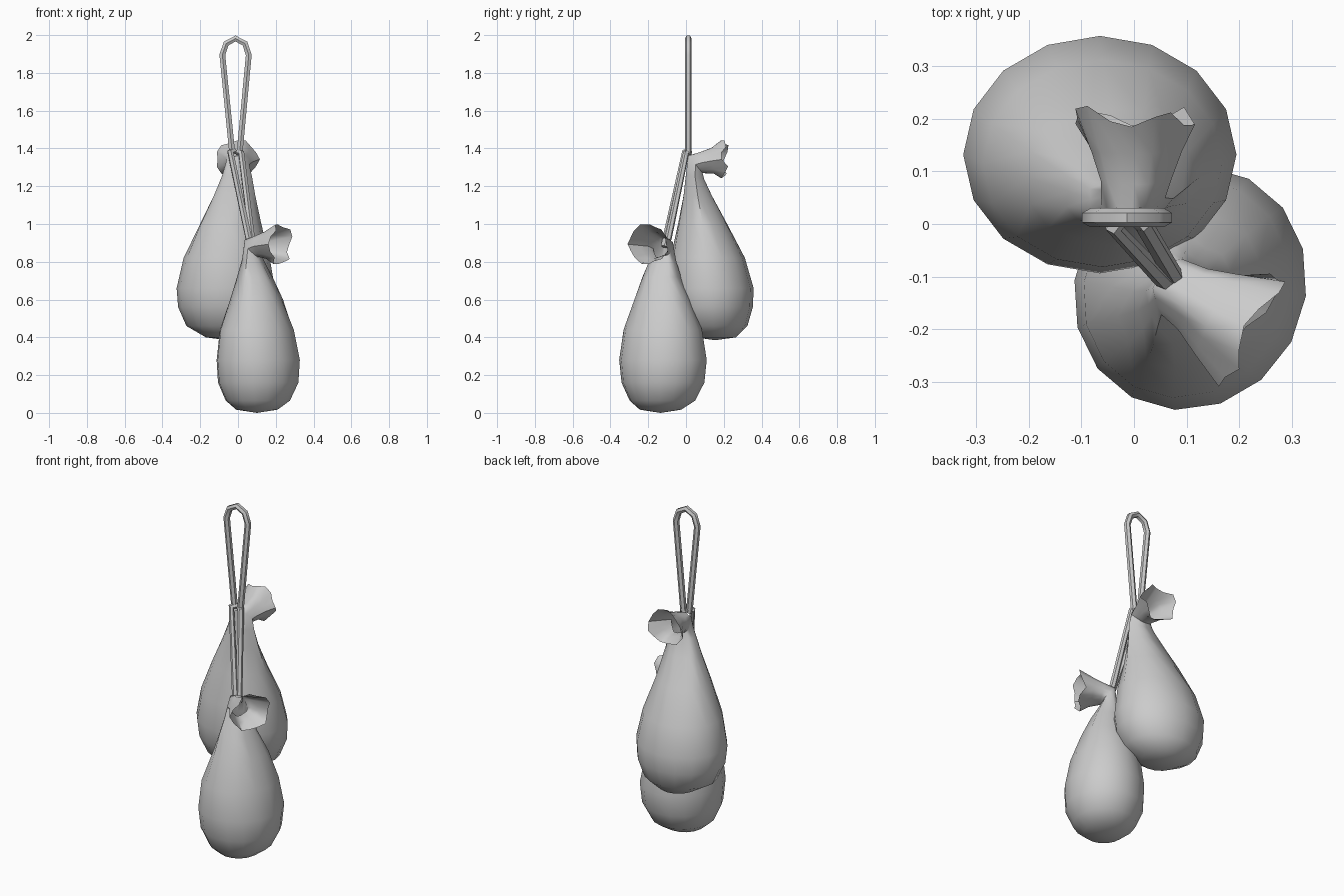
import bpy, bmesh, math, random
from mathutils import Vector

if "Cube" in bpy.data.objects:
    bpy.data.objects.remove(bpy.data.objects["Cube"])

random.seed(4)
SIDES = 16


def finish(obj, angle=50):
    bpy.ops.object.select_all(action='DESELECT')
    obj.select_set(True)
    bpy.context.view_layer.objects.active = obj
    if obj.type == 'CURVE':
        bpy.ops.object.convert(target='MESH')
    bpy.ops.object.shade_smooth_by_angle(angle=math.radians(angle))


def sack(name, out, pole, rings):
    """Loft rings (x, y, z, tilt, width, depth) that bend towards 'out' at the neck."""
    out = Vector(out).normalized()
    up = Vector((0, 0, 1))
    side = out.cross(up)
    bm = bmesh.new()
    base = bm.verts.new(pole)
    prev = None
    for k, (x, y, z, tilt, a, b) in enumerate(rings):
        t = math.radians(tilt)
        n = up * math.cos(t) + out * math.sin(t)
        v = up * math.sin(t) - out * math.cos(t)
        rim = k == len(rings) - 1
        pleat = 0.0 if k < 5 else 0.04 if k == 5 else 0.08
        loop = []
        for i in range(SIDES):
            w = 2 * math.pi * i / SIDES
            r = 1 + pleat * math.cos(w * 5)
            p = Vector((x, y, z)) + side * a * r * math.cos(w) + v * b * r * math.sin(w)
            if rim:  # ragged cloth edge
                p += n * (0.012 * math.cos(w * 4 + 2.5) + random.uniform(-0.012, 0.012))
            loop.append(bm.verts.new(p))
        for i in range(SIDES):
            j = (i + 1) % SIDES
            if prev:
                bm.faces.new((prev[i], prev[j], loop[j], loop[i]))
            else:
                bm.faces.new((base, loop[j], loop[i]))
        prev = loop
    bmesh.ops.recalc_face_normals(bm, faces=bm.faces)
    me = bpy.data.meshes.new(name)
    bm.to_mesh(me)
    bm.free()
    obj = bpy.data.objects.new(name, me)
    bpy.context.collection.objects.link(obj)
    finish(obj)


def cord(name, points, radius=0.018):
    cu = bpy.data.curves.new(name, 'CURVE')
    cu.dimensions = '3D'
    cu.bevel_depth = radius
    cu.bevel_resolution = 1
    cu.use_fill_caps = True
    sp = cu.splines.new('POLY')
    sp.points.add(len(points) - 1)
    for p, co in zip(sp.points, points):
        p.co = (*co, 1)
    obj = bpy.data.objects.new(name, cu)
    bpy.context.collection.objects.link(obj)
    finish(obj)


# upper sack, mouth pointing back
sack("back_sack", (0, 1, 0), (-.06, .155, .385), [
    (-.06, .155, .4, 0, .11, .11),
    (-.065, .145, .46, 0, .208, .18),
    (-.065, .137, .56, 0, .252, .217),
    (-.065, .132, .66, 0, .26, .226),
    (-.06, .115, .82, 0, .228, .197),
    (-.045, .088, 1.0, 0, .162, .13),
    (-.025, .062, 1.15, 0, .108, .075),
    (-.01, .048, 1.25, 15, .078, .05),
    (-.005, .05, 1.315, 50, .06, .06),
    (0, .085, 1.325, 80, .066, .057),
    (0, .14, 1.335, 85, .085, .068),
    (-.005, .205, 1.342, 90, .112, .1)])

# lower sack, mouth pointing front right
sack("front_sack", (.88, -.47, 0), (.1, -.135, 0), [
    (.1, -.135, .017, 0, .11, .11),
    (.105, -.125, .065, 0, .175, .17),
    (.107, -.122, .16, 0, .222, .212),
    (.107, -.122, .28, 0, .236, .218),
    (.1, -.123, .44, 0, .212, .193),
    (.1, -.125, .6, 0, .155, .133),
    (.09, -.13, .72, 0, .105, .085),
    (.083, -.125, .8, 12, .075, .055),
    (.08, -.12, .87, 50, .055, .06),
    (.115, -.14, .882, 80, .063, .058),
    (.16, -.168, .887, 85, .085, .072),
    (.222, -.2, .893, 90, .116, .105)])

# hanging loop
cord("hanging_loop", [(-.03, .012, 1.37), (-.083, .012, 1.895), (-.063, .012, 1.955),
                      (-.013, .012, 1.982), (.037, .012, 1.955), (.057, .012, 1.895),
                      (.008, .012, 1.37)])
# strands down to the lower sack
cord("left_strand", [(-.02, .02, 1.385), (-.04, -.005, 1.38), (.055, -.105, .93), (.07, -.115, .88)])
cord("right_strand", [(.0, .02, 1.38), (.018, .0, 1.375), (.072, -.092, .93), (.083, -.11, .88)])
